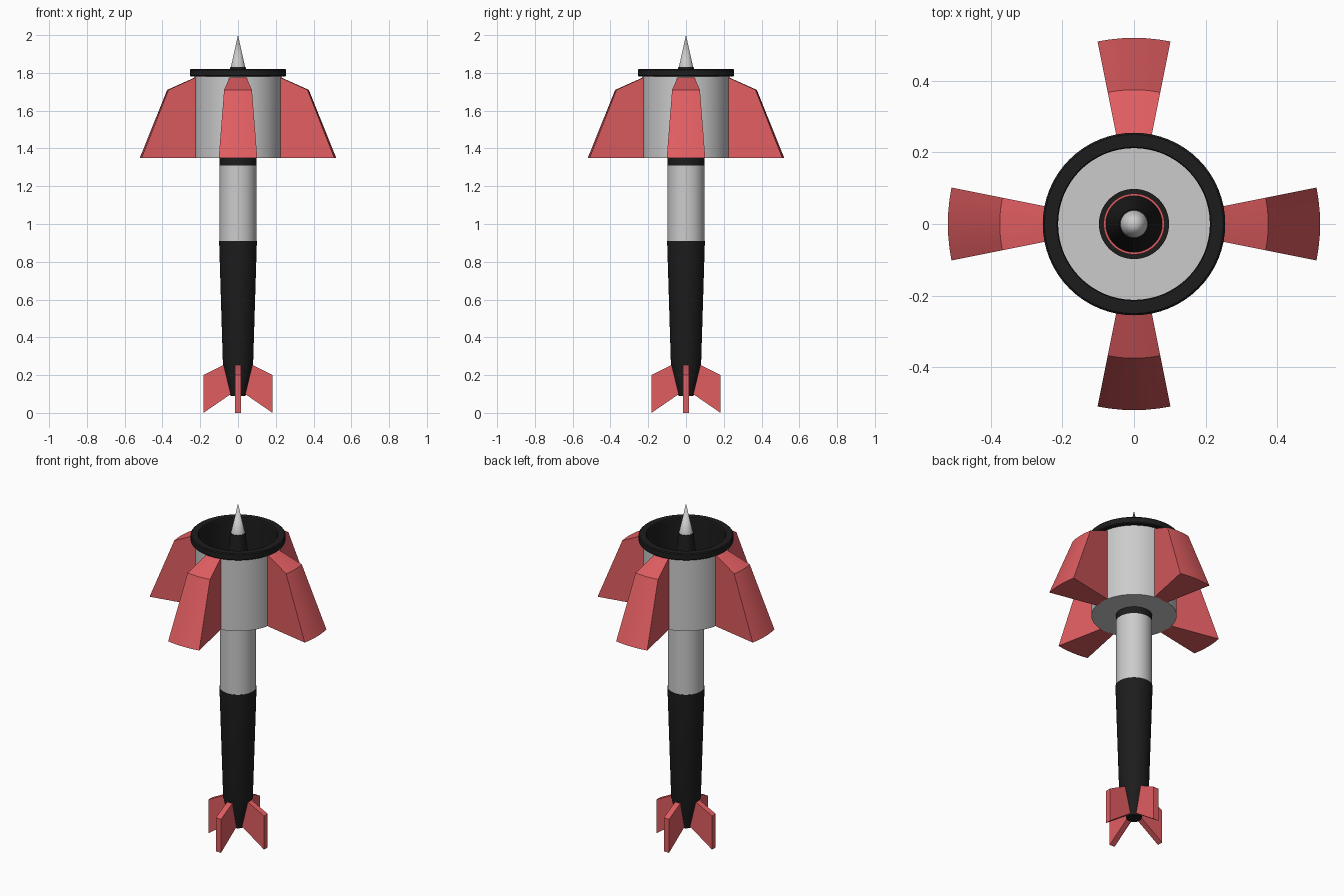
import bpy, bmesh
from math import sin, cos, pi, radians

if "Cube" in bpy.data.objects:
    bpy.data.objects.remove(bpy.data.objects["Cube"])


def material(name, rgb):
    m = bpy.data.materials.new(name)
    m.diffuse_color = (*rgb, 1)
    m.use_nodes = True
    m.node_tree.nodes["Principled BSDF"].inputs["Base Color"].default_value = m.diffuse_color
    return m


RED = material("red", (0.75, 0.11, 0.12))
BLACK = material("black", (0.012, 0.012, 0.012))


def finish(name, bm, mat):
    bmesh.ops.remove_doubles(bm, verts=bm.verts, dist=1e-5)
    bmesh.ops.recalc_face_normals(bm, faces=bm.faces)
    me = bpy.data.meshes.new(name)
    bm.to_mesh(me)
    bm.free()
    ob = bpy.data.objects.new(name, me)
    bpy.context.collection.objects.link(ob)
    if mat:
        me.materials.append(mat)
    bpy.ops.object.select_all(action='DESELECT')
    ob.select_set(True)
    bpy.context.view_layer.objects.active = ob
    bpy.ops.object.shade_smooth_by_angle(angle=radians(30))
    return ob


def lathe(name, profile, mat=None, closed=False, steps=64):
    """Revolve (radius, z) points; closed joins the last point to the first."""
    bm = bmesh.new()
    pts = profile + profile[:1] if closed else profile
    verts = [bm.verts.new((r, 0, z)) for r, z in pts]
    edges = [bm.edges.new(p) for p in zip(verts, verts[1:])]
    bmesh.ops.spin(bm, geom=verts + edges, cent=(0, 0, 0), axis=(0, 0, 1),
                   angle=2 * pi, steps=steps, use_merge=False)
    return finish(name, bm, mat)


def add_solid(bm, layers):
    """Skin a row of matching outlines and cap both ends."""
    rows = [[bm.verts.new(p) for p in layer] for layer in layers]
    n = len(rows[0])
    for a, b in zip(rows, rows[1:]):
        for i in range(n):
            j = (i + 1) % n
            bm.faces.new((a[i], a[j], b[j], b[i]))
    bm.faces.new(rows[0])
    bm.faces.new(rows[-1][::-1])


# Handle: tapered grip, plain shaft, collar
lathe("grip", [(0, 0.09), (0.04, 0.09), (0.08, 0.26), (0.1, 0.91), (0, 0.91)], BLACK)
lathe("shaft", [(0, 0.91), (0.098, 0.91), (0.098, 1.31), (0, 1.31)])
lathe("collar", [(0, 1.31), (0.098, 1.31), (0.098, 1.42), (0, 1.42)], BLACK)

# Hollow head: cup, black liner with rim
lathe("head_cup", [(0.09, 1.35), (0.23, 1.35), (0.23, 1.785), (0.215, 1.785),
                   (0.215, 1.37), (0.09, 1.37)], closed=True)
lathe("head_rim", [(0.225, 1.78), (0.25, 1.78), (0.255, 1.785), (0.255, 1.815),
                   (0.25, 1.82), (0.215, 1.82), (0.212, 1.815), (0.212, 1.37),
                   (0.216, 1.37), (0.216, 1.78)], BLACK, closed=True)

# Centre of head: red band, black cone, metal spike
lathe("core_band", [(0, 1.42), (0.085, 1.42), (0.085, 1.45), (0, 1.45)], RED)
lathe("core_cone", [(0, 1.45), (0.079, 1.45), (0.041, 1.83), (0, 1.83)], BLACK)
lathe("spike", [(0, 1.83), (0.038, 1.83), (0, 2.0)], steps=32)

# Large head fins: wedge-shaped slices of a revolved profile
FLANGE = [(0.225, 1.35), (0.52, 1.35), (0.375, 1.71), (0.23, 1.775)]
for k in range(4):
    bm = bmesh.new()
    layers = []
    for s in range(7):
        a = k * pi / 2 + radians(-11.3 + 22.6 * s / 6)
        layers.append([(r * cos(a), r * sin(a), z) for r, z in FLANGE])
    add_solid(bm, layers)
    finish(f"head_fin_{k + 1}", bm, RED)

# Small tail fins: flat slabs
TAIL = [(0.03, 0.105), (0.183, 0.0), (0.183, 0.2), (0.075, 0.255), (0.03, 0.255)]
for k in range(4):
    bm = bmesh.new()
    c, d = cos(k * pi / 2), sin(k * pi / 2)
    add_solid(bm, [[(r * c - t * d, r * d + t * c, z) for r, z in TAIL]
                   for t in (-0.017, 0.017)])
    finish(f"tail_fin_{k + 1}", bm, RED)
